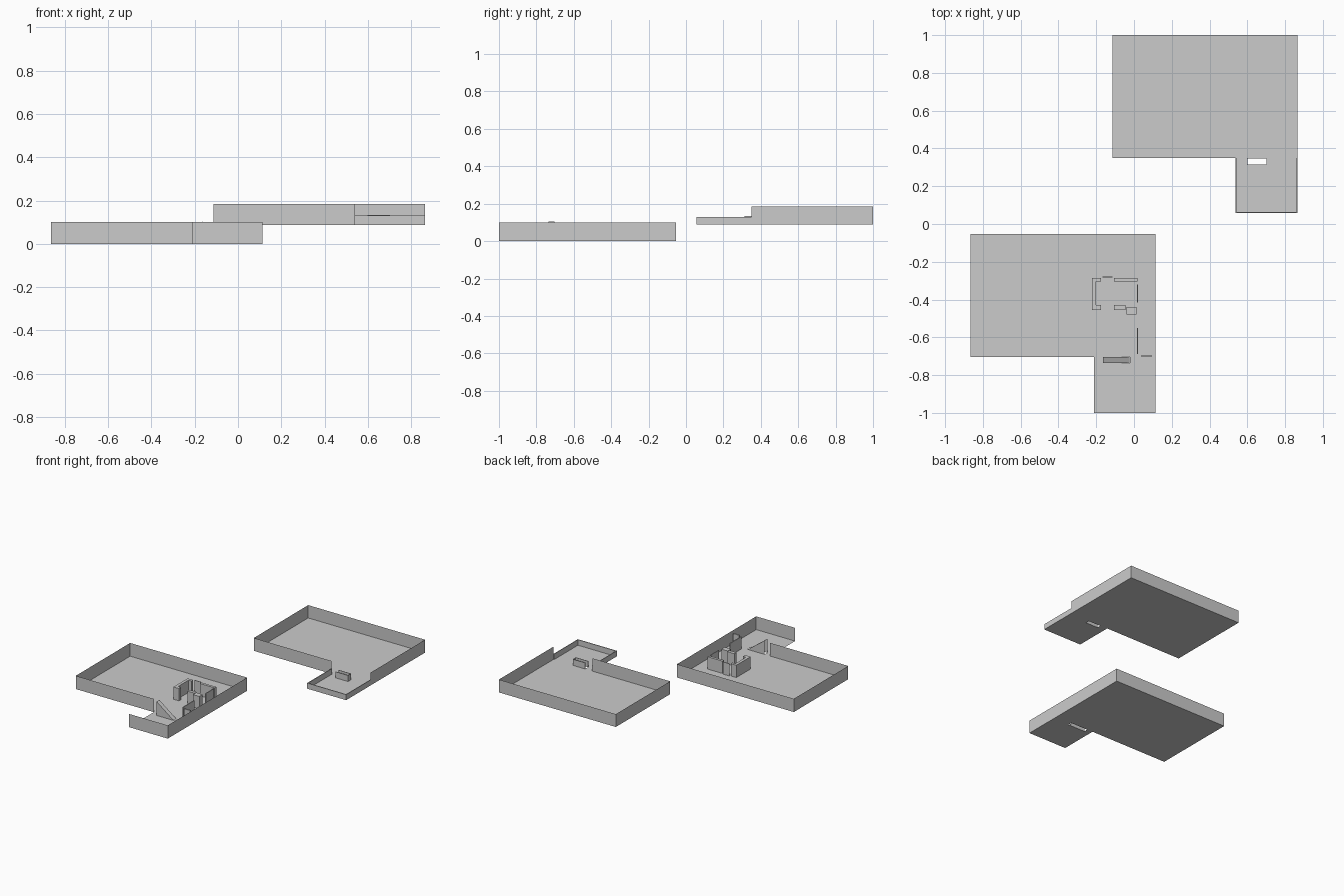
import bpy, bmesh

if "Cube" in bpy.data.objects:
    bpy.data.objects.remove(bpy.data.objects["Cube"])


def mesh_object(name, faces):
    """Make one object from a list of polygons and weld shared corners."""
    bm = bmesh.new()
    for f in faces:
        bm.faces.new([bm.verts.new(p) for p in f])
    bmesh.ops.remove_doubles(bm, verts=bm.verts, dist=1e-5)
    me = bpy.data.meshes.new(name)
    bm.to_mesh(me)
    bm.free()
    ob = bpy.data.objects.new(name, me)
    bpy.context.collection.objects.link(ob)
    return ob


def floor(name, z, rects):
    mesh_object(name, [[(x0, y0, z), (x1, y0, z), (x1, y1, z), (x0, y1, z)]
                       for x0, x1, y0, y1 in rects])


def wall(name, path, z0, z1):
    """Thin upright wall following a plan path."""
    mesh_object(name, [[(*a, z0), (*b, z0), (*b, z1), (*a, z1)]
                       for a, b in zip(path, path[1:])])


def box(name, x0, x1, y0, y1, z0, z1):
    bm = bmesh.new()
    bmesh.ops.create_cube(bm, size=1)
    for v in bm.verts:
        v.co = ((x0 + x1) / 2 + v.co.x * (x1 - x0),
                (y0 + y1) / 2 + v.co.y * (y1 - y0),
                (z0 + z1) / 2 + v.co.z * (z1 - z0))
    me = bpy.data.meshes.new(name)
    bm.to_mesh(me)
    bm.free()
    bpy.context.collection.objects.link(bpy.data.objects.new(name, me))


def floor_with_hole(name, z, main, ext, hole):
    """L-shaped floor: main hall plus extension with a stair opening."""
    x0, x1, y0, y1 = ext
    a, b, c, d = hole
    floor(name, z, [main, (x0, x1, y0, c), (x0, a, c, y1), (b, x1, c, y1)]
          + ([(a, b, d, y1)] if d < y1 else []))


# Lower storey: floor and outer walls
floor_with_hole("lower_floor", 0, (-0.865, 0.113, -0.703, -0.053),
                (-0.212, 0.113, -1, -0.703), (-0.165, -0.02, -0.736, -0.705))
wall("lower_outer_wall", [(-0.212, -0.703), (-0.865, -0.703), (-0.865, -0.053),
                          (0.113, -0.053), (0.113, -1), (-0.212, -1)], 0, 0.1)

# Upper storey: floor, high hall walls, low terrace parapet
floor_with_hole("upper_floor", 0.088, (-0.113, 0.865, 0.35, 1),
                (0.538, 0.865, 0.057, 0.35), (0.6, 0.702, 0.316, 0.346))
wall("upper_outer_wall", [(0.538, 0.35), (-0.113, 0.35), (-0.113, 1),
                          (0.865, 1), (0.865, 0.35)], 0.088, 0.185)
box("parapet_front", 0.538, 0.865, 0.057, 0.063, 0.088, 0.13)
box("parapet_left", 0.538, 0.543, 0.057, 0.35, 0.088, 0.13)
box("parapet_right", 0.86, 0.865, 0.057, 0.35, 0.088, 0.13)

# Railing around the upper stair opening
for i, y in enumerate((0.312, 0.346)):
    box(f"stair_rail_{i}", 0.598, 0.702, y, y + 0.004, 0.088, 0.134)
wall("stair_rail_end", [(0.702, 0.312), (0.702, 0.35)], 0.088, 0.134)

# Rising stair flight with triangular side panels
ya, yb = -0.736, -0.703
mesh_object("stair_flight", [
    [(-0.025, ya, 0), (-0.165, ya, 0.105), (-0.165, yb, 0.105), (-0.025, yb, 0)]])
for i, y in enumerate((ya, yb)):
    mesh_object(f"stair_side_{i}",
                [[(-0.165, y, 0), (-0.025, y, 0), (-0.165, y, 0.105)]])

# Small inner room: thick wall pieces with door gaps
H = 0.093
rooms = {
    "room_left": (-0.222, -0.2, -0.455, -0.285),
    "room_back_left": (-0.2, -0.175, -0.305, -0.285),
    "room_back_right": (-0.105, 0.018, -0.305, -0.285),
    "room_front_left": (-0.2, -0.175, -0.455, -0.43),
    "room_front_right": (-0.105, -0.045, -0.455, -0.43),
    "room_pillar": (-0.04, 0.012, -0.48, -0.44),
    "partition_back": (0.016, 0.022, -0.415, -0.32),
    "partition_front": (0.016, 0.022, -0.688, -0.55),
    "entry_stub": (0.04, 0.092, -0.703, -0.693),
    "back_panel": (-0.168, -0.115, -0.282, -0.278),
}
for name, r in rooms.items():
    box(name, *r, 0, H)
